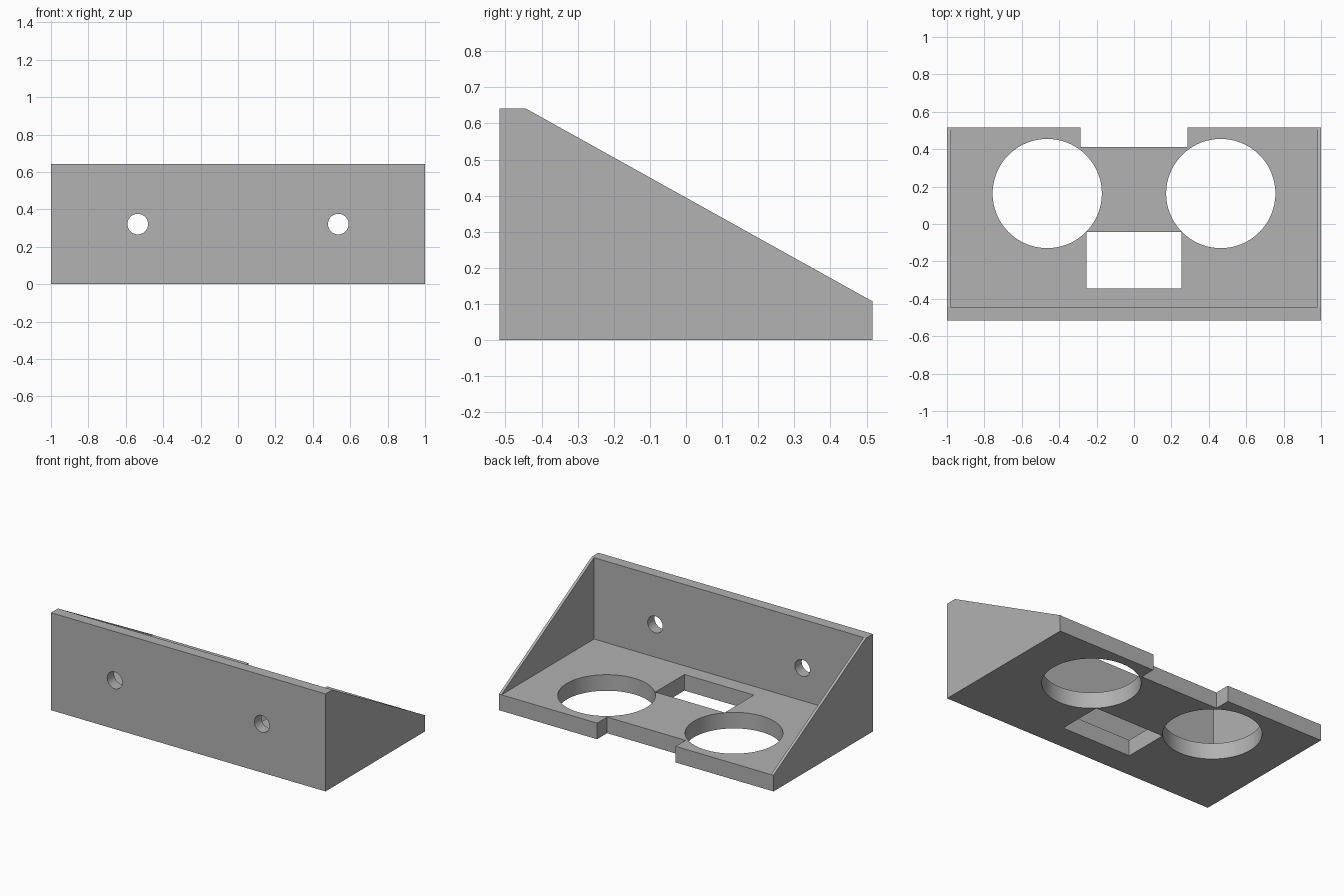
import bpy
import bmesh
from math import radians
from mathutils import Matrix

cube = bpy.data.objects.get("Cube")
if cube:
    bpy.data.objects.remove(cube, do_unlink=True)

# Overall sizes
HALF_X, HALF_Y, HEIGHT = 1.0, 0.517, 0.642
WALL_Y = -0.445          # inner face of the mounting plate
FLOOR = 0.106            # top of the shelf
SIDE = 0.018             # gusset thickness

grey = bpy.data.materials.new("grey plastic")
grey.use_nodes = True
colour = (0.445, 0.445, 0.445, 1)
grey.diffuse_color = colour
grey.node_tree.nodes["Principled BSDF"].inputs["Base Color"].default_value = colour


def make_object(name, bm):
    bmesh.ops.recalc_face_normals(bm, faces=bm.faces)
    mesh = bpy.data.meshes.new(name)
    bm.to_mesh(mesh)
    bm.free()
    mesh.materials.append(grey)
    obj = bpy.data.objects.new(name, mesh)
    bpy.context.collection.objects.link(obj)
    return obj


def box(name, low, high):
    bm = bmesh.new()
    size = [h - l for l, h in zip(low, high)]
    centre = [(h + l) / 2 for l, h in zip(low, high)]
    bmesh.ops.create_cube(bm, size=1, matrix=Matrix.Translation(centre) @ Matrix.Diagonal((*size, 1)))
    return make_object(name, bm)


def cylinder(name, centre, radius, depth, sides, tilt=0):
    bm = bmesh.new()
    bmesh.ops.create_cone(bm, cap_ends=True, segments=sides, radius1=radius, radius2=radius, depth=depth,
                          matrix=Matrix.Translation(centre) @ Matrix.Rotation(radians(tilt), 4, "X"))
    return make_object(name, bm)


# Bracket body: sloped side profile extruded across the width
profile = [(-HALF_Y, 0), (HALF_Y, 0), (HALF_Y, 0.107), (WALL_Y, HEIGHT), (-HALF_Y, HEIGHT)]
bm = bmesh.new()
face = bm.faces.new([bm.verts.new((-HALF_X, y, z)) for y, z in profile])
swept = bmesh.ops.extrude_face_region(bm, geom=[face])["geom"]
bmesh.ops.translate(bm, vec=(2 * HALF_X, 0, 0), verts=[g for g in swept if isinstance(g, bmesh.types.BMVert)])
bracket = make_object("shelf_bracket", bm)

# Pocket between the gussets, rectangular window and rear notch
inner = HALF_X - SIDE
cutters = [
    box("pocket_cutter", (-inner, WALL_Y, FLOOR), (inner, 1, 1)),
    box("window_cutter", (-0.253, -0.345, -1), (0.253, -0.042, 0.3)),
    box("notch_cutter", (-0.286, 0.413, -1), (0.286, 1, 0.3)),
]

# Round shelf openings and screw holes on both sides
for side, sign in (("left", 1), ("right", -1)):
    cutters.append(cylinder(side + "_opening_cutter", (sign * 0.464, 0.163, 0), 0.292, 0.8, 96))
    cutters.append(cylinder(side + "_screw_cutter", (sign * 0.536, -0.48, 0.321), 0.055, 0.3, 48, 90))

for cutter in cutters:
    mod = bracket.modifiers.new(cutter.name, "BOOLEAN")
    mod.operation = "DIFFERENCE"
    mod.solver = "EXACT"
    mod.object = cutter
    cutter.hide_render = True

# Apply the cuts and drop the cutters
bpy.ops.object.select_all(action="DESELECT")
bpy.context.view_layer.objects.active = bracket
bracket.select_set(True)
for cutter in cutters:
    bpy.ops.object.modifier_apply(modifier=cutter.name)
for cutter in cutters:
    bpy.data.objects.remove(cutter, do_unlink=True)

bpy.ops.object.shade_smooth_by_angle(angle=radians(25))
